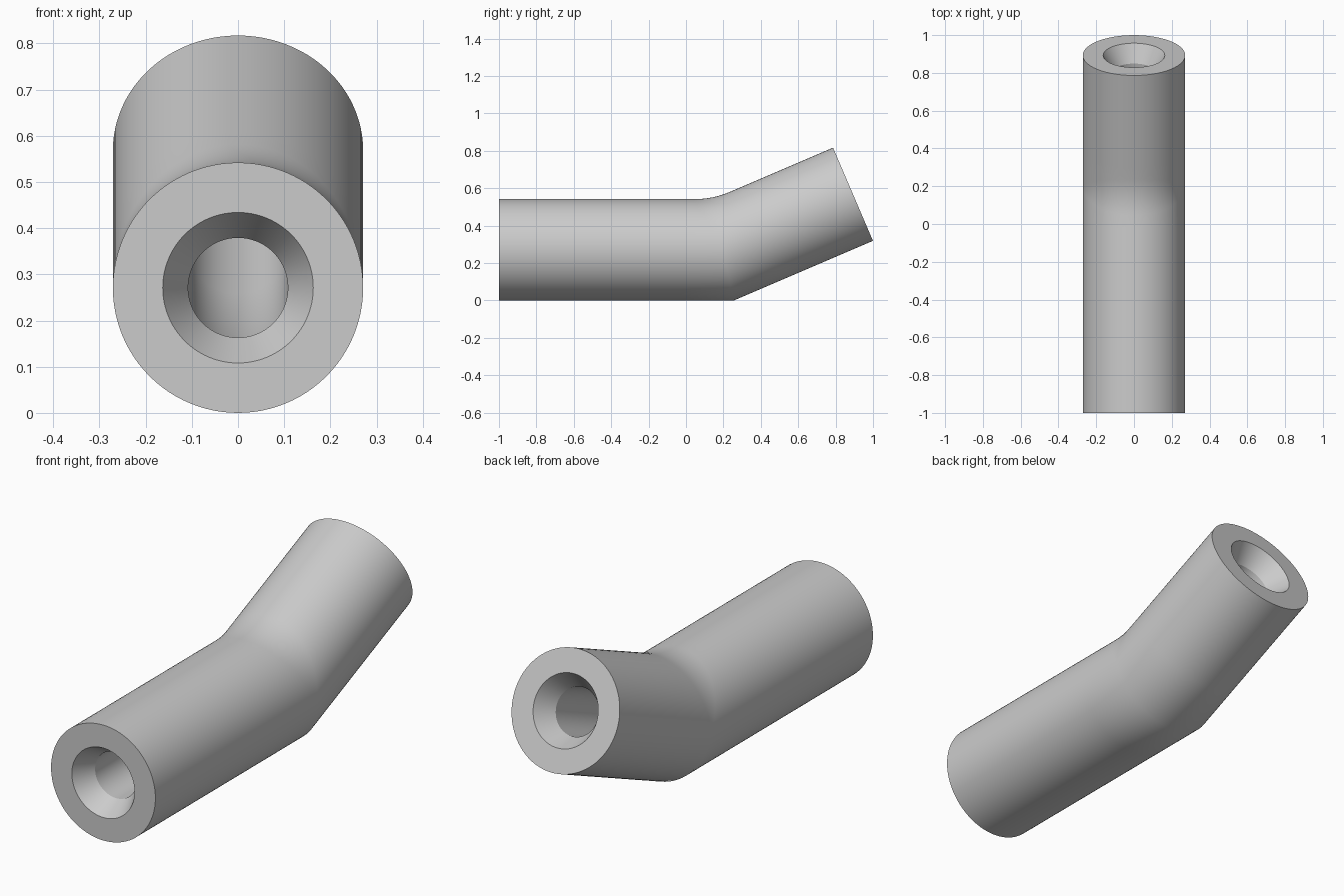
import bpy, bmesh, math
from mathutils import Vector

cube = bpy.data.objects.get("Cube")
if cube:
    bpy.data.objects.remove(cube, do_unlink=True)

SEGMENTS = 96
OUTER, BORE, SINK = 0.271, 0.108, 0.163   # radii
SINK_DEPTH = 0.094
BEND = math.radians(23.2)
BEND_Y = 0.2                              # where the two axes meet
FRONT_LEN, BACK_LEN = 1.2, 0.754
FILLET = 0.1                              # tangent length on the inside of the bend

front_dir = Vector((0, 1, 0))
back_dir = Vector((0, math.cos(BEND), math.sin(BEND)))
corner = Vector((0, BEND_Y, OUTER))


def leg_point(radius, phi, dist):
    """Point on the tube wall; negative dist is the front leg, positive the back leg."""
    along = front_dir if dist < 0 else back_dir
    up = Vector((0, -along.z, along.y))
    side = Vector((1, 0, 0))
    return corner + along * dist + (side * math.cos(phi) + up * math.sin(phi)) * radius


def bend_point(radius, phi, t, fillet):
    """Point across the mitre, rounded on the inside of the bend only."""
    rise = radius * math.sin(phi)
    mitre = corner + Vector((radius * math.cos(phi), -rise * math.tan(BEND / 2), rise))
    size = fillet * max(0.0, math.sin(phi))
    start, end = mitre - front_dir * size, mitre + back_dir * size
    return start * (1 - t) ** 2 + mitre * 2 * t * (1 - t) + end * t ** 2


def ring(bm, place):
    return [bm.verts.new(place(2 * math.pi * i / SEGMENTS)) for i in range(SEGMENTS)]


def tube_rings(bm, radius, start, end, fillet, steps):
    """Rings of one wall from the front to the back."""
    rings = [ring(bm, lambda p: leg_point(radius, p, start)),
             ring(bm, lambda p: leg_point(radius, p, -0.22))]
    for k in range(steps + 1):
        t = k / steps if steps else 0.5
        rings.append(ring(bm, lambda p: bend_point(radius, p, t, fillet)))
    rings.append(ring(bm, lambda p: leg_point(radius, p, 0.22)))
    rings.append(ring(bm, lambda p: leg_point(radius, p, end)))
    return rings


bm = bmesh.new()

# Outer wall, then back countersink, bore and front countersink as one closed loop
outer = tube_rings(bm, OUTER, -FRONT_LEN, BACK_LEN, FILLET, 8)
bore = tube_rings(bm, BORE, SINK_DEPTH - FRONT_LEN, BACK_LEN - SINK_DEPTH, 0, 0)
back_lip = ring(bm, lambda p: leg_point(SINK, p, BACK_LEN))
front_lip = ring(bm, lambda p: leg_point(SINK, p, -FRONT_LEN))
loop = outer + [back_lip] + bore[::-1] + [front_lip]

for a, b in zip(loop, loop[1:] + loop[:1]):
    for i in range(SEGMENTS):
        j = (i + 1) % SEGMENTS
        bm.faces.new((a[i], a[j], b[j], b[i]))

bmesh.ops.remove_doubles(bm, verts=bm.verts, dist=0.0002)
bmesh.ops.recalc_face_normals(bm, faces=bm.faces)
mesh = bpy.data.meshes.new("bent_pipe")
bm.to_mesh(mesh)
bm.free()

pipe = bpy.data.objects.new("bent_pipe", mesh)
bpy.context.collection.objects.link(pipe)

# Plain grey material
grey = bpy.data.materials.new("plain grey")
grey.use_nodes = True
colour = (0.6, 0.6, 0.6, 1)
grey.diffuse_color = colour
grey.node_tree.nodes["Principled BSDF"].inputs["Base Color"].default_value = colour
mesh.materials.append(grey)

# Smooth walls with crisp rims
bpy.ops.object.select_all(action='DESELECT')
pipe.select_set(True)
bpy.context.view_layer.objects.active = pipe
bpy.ops.object.shade_smooth_by_angle(angle=math.radians(28))
